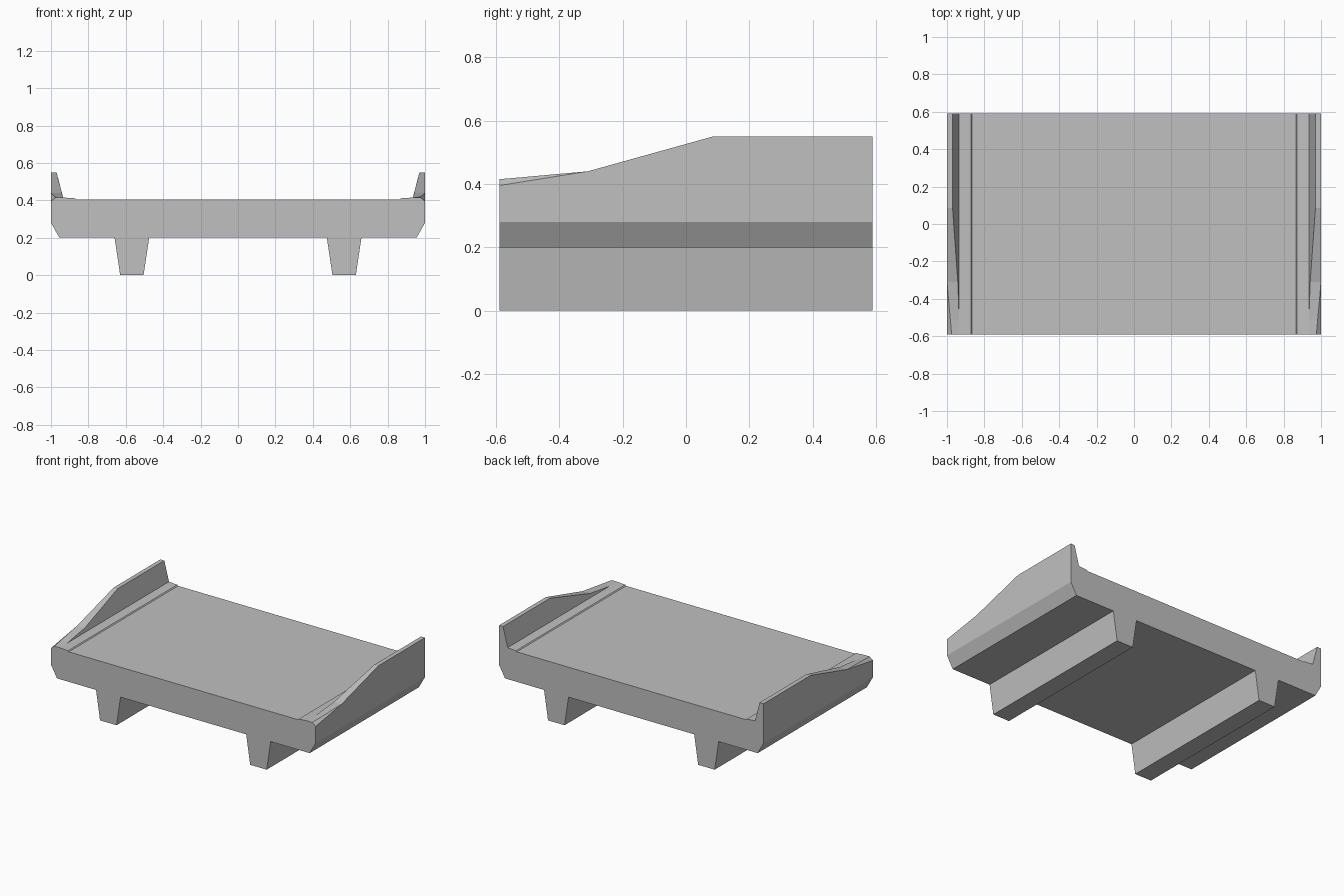
import bpy
import bmesh
import math

cube = bpy.data.objects.get("Cube")
if cube:
    bpy.data.objects.remove(cube, do_unlink=True)

# Plain concrete grey for the whole span
concrete = bpy.data.materials.new("concrete_grey")
concrete.use_nodes = True
grey = (0.53, 0.53, 0.53, 1)
concrete.diffuse_color = grey
concrete.node_tree.nodes["Principled BSDF"].inputs["Base Color"].default_value = grey

# Half of the constant cross-section (x, z): road edge step and curb foot
ROAD_EDGE = [(0.866, 0.405), (0.872, 0.411), (0.935, 0.415)]
# Outer side, chamfer, underside and tapered support rib
UNDERSIDE = [(1, 0.28), (0.955, 0.2), (0.66, 0.2), (0.63, 0),
             (0.505, 0), (0.475, 0.2)]

# Parapet along the span: y, inner top, crest, outer top
PARAPET = [
    (-0.59, (0.935, 0.415), (0.975, 0.415), (1, 0.395)),
    (-0.51, (0.935, 0.415), (0.982, 0.422), (1, 0.408)),
    (-0.31, (0.942, 0.44), (1, 0.44), (1, 0.44)),
    (0.085, (0.97, 0.55), (1, 0.55), (1, 0.55)),
    (0.59, (0.97, 0.55), (1, 0.55), (1, 0.55)),
]


def full_section(parapet_points):
    """Close the half section with its mirror image."""
    half = ROAD_EDGE + list(parapet_points) + UNDERSIDE
    return half + [(-x, z) for x, z in reversed(half)]


def loft(name, stations, material):
    """Skin the sections along y, cap the ends and clean flat seams."""
    bm = bmesh.new()
    rings = [[bm.verts.new((x, y, z)) for x, z in full_section(points)]
             for y, *points in stations]
    for a, b in zip(rings, rings[1:]):
        for i in range(len(a)):
            j = (i + 1) % len(a)
            bm.faces.new((a[i], a[j], b[j], b[i]))
    bm.faces.new(rings[0])
    bm.faces.new(rings[-1][::-1])
    bmesh.ops.remove_doubles(bm, verts=bm.verts[:], dist=0.0005)
    bmesh.ops.dissolve_limit(bm, angle_limit=math.radians(0.5),
                             verts=bm.verts[:], edges=bm.edges[:])
    bmesh.ops.recalc_face_normals(bm, faces=bm.faces[:])
    mesh = bpy.data.meshes.new(name)
    bm.to_mesh(mesh)
    bm.free()
    mesh.materials.append(material)
    obj = bpy.data.objects.new(name, mesh)
    bpy.context.collection.objects.link(obj)
    return obj


# Deck with ribs and parapets as one cast piece
loft("bridge_deck", PARAPET, concrete)
